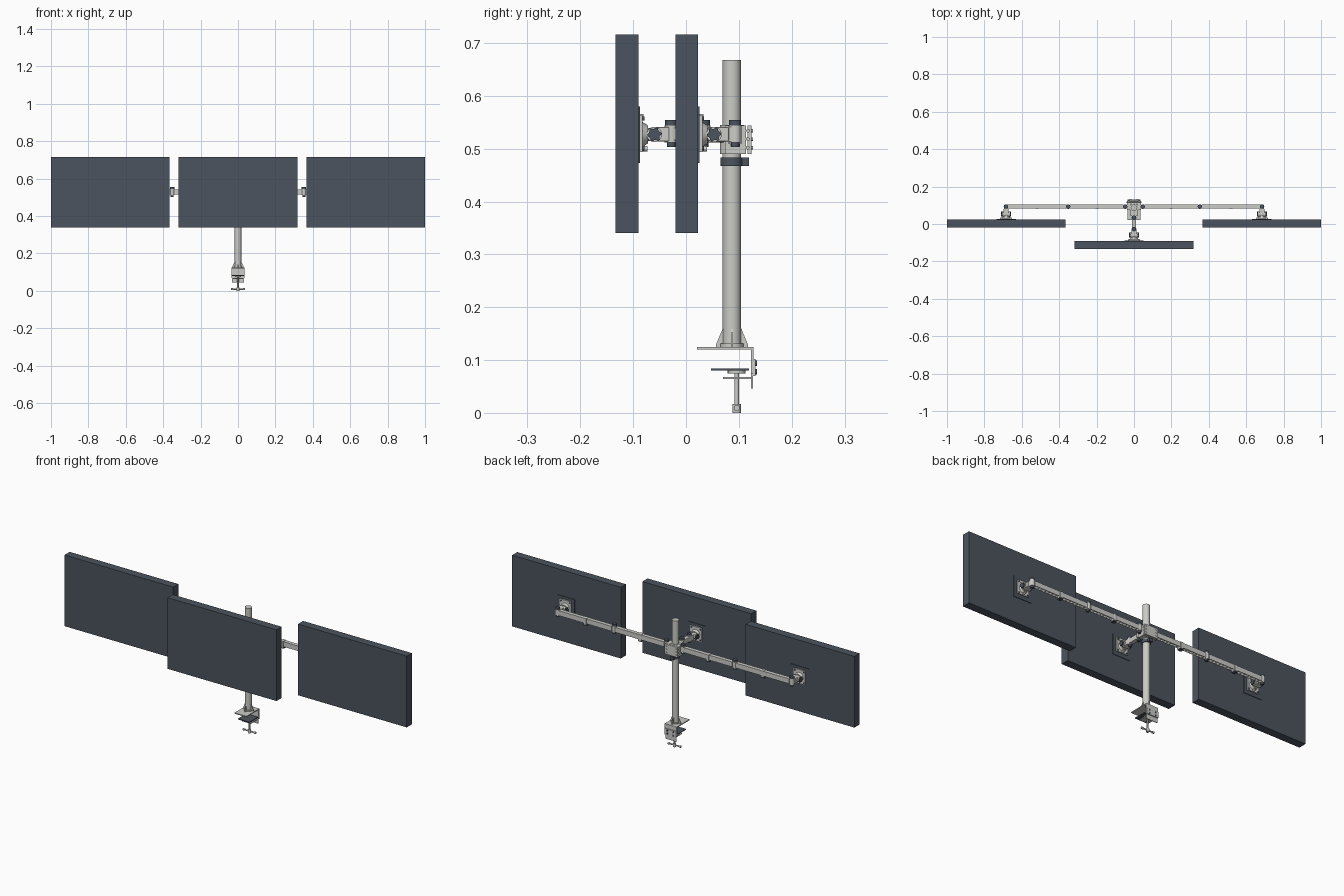
import bpy, bmesh, math
from mathutils import Vector, Matrix

if "Cube" in bpy.data.objects:
    bpy.data.objects.remove(bpy.data.objects["Cube"])


def material(name, rgb):
    m = bpy.data.materials.new(name)
    m.diffuse_color = (*rgb, 1)
    m.use_nodes = True
    m.node_tree.nodes["Principled BSDF"].inputs["Base Color"].default_value = m.diffuse_color
    return m


SLATE = material("dark slate", (0.072, 0.088, 0.112))
SILVER = material("light grey metal", (0.60, 0.60, 0.575))
PY, AZ = 0.087, 0.527          # pole depth, arm height
ARM_Y = 0.093


def finish(name, bm, mat, bevel=0.0, smooth=False):
    bmesh.ops.recalc_face_normals(bm, faces=bm.faces)
    me = bpy.data.meshes.new(name)
    bm.to_mesh(me)
    bm.free()
    me.materials.append(mat)
    ob = bpy.data.objects.new(name, me)
    bpy.context.collection.objects.link(ob)
    if bevel:
        b = ob.modifiers.new("bevel", "BEVEL")
        b.width, b.segments = bevel, 2
    if smooth:
        bpy.ops.object.select_all(action='DESELECT')
        ob.select_set(True)
        bpy.context.view_layer.objects.active = ob
        bpy.ops.object.shade_smooth_by_angle(angle=math.radians(35))
    return ob


def box(name, x, y, z, mat=SILVER, bevel=0.0):
    """Box from (min, max) ranges."""
    bm = bmesh.new()
    bmesh.ops.create_cube(bm, size=1)
    for v in bm.verts:
        v.co = [(r[0] + r[1]) / 2 + c * (r[1] - r[0]) for r, c in zip((x, y, z), v.co)]
    return finish(name, bm, mat, bevel)


def rod(name, a, b, r, mat=SILVER, sides=24, r2=None):
    """Cylinder or cone between two points."""
    a, b = Vector(a), Vector(b)
    bm = bmesh.new()
    rot = (b - a).to_track_quat('Z', 'Y').to_matrix().to_4x4()
    bmesh.ops.create_cone(bm, cap_ends=True, segments=sides, radius1=r,
                          radius2=r if r2 is None else r2, depth=(b - a).length,
                          matrix=Matrix.Translation((a + b) / 2) @ rot)
    return finish(name, bm, mat, smooth=sides > 8)


def prism(name, pts, axis, lo, hi, mat=SILVER):
    """Extrude a 2D profile along x (pts = y,z), y (x,z) or z (x,y)."""
    def put(p, d):
        q = list(p)
        q.insert(axis, d)
        return q
    bm = bmesh.new()
    f = bm.faces.new([bm.verts.new(put(p, lo)) for p in pts])
    ext = bmesh.ops.extrude_face_region(bm, geom=[f])["geom"]
    for v in ext:
        if isinstance(v, bmesh.types.BMVert):
            v.co[axis] = hi
    return finish(name, bm, mat)


def star(cy, cz, r):
    return [(cy + r * k * math.cos(i * math.pi / 12), cz + r * k * math.sin(i * math.pi / 12))
            for i in range(24) for k in [(1.0, 1.0, 0.8, 0.8)[i % 4]]]


# Screens: one forward in the middle, two at the sides
for label, x0, x1, y0 in (("centre", -0.318, 0.318, -0.133),
                          ("left", -1, -0.365, -0.02), ("right", 0.365, 1, -0.02)):
    box(label + "_screen", (x0, x1), (y0, y0 + 0.043), (0.34, 0.716), SLATE)

# Pole with foot gussets and collar
rod("pole", (0, PY, 0.125), (0, PY, 0.668), 0.0175, sides=40)
rod("pole_foot_ring", (0, PY, 0.125), (0, PY, 0.131), 0.022)
for s in (-1, 1):
    prism("gusset_y", [(PY + s * 0.016, 0.125), (PY + s * 0.03, 0.125), (PY + s * 0.03, 0.13),
                       (PY + s * 0.017, 0.161), (PY + s * 0.016, 0.161)], 0, -0.002, 0.002)
    prism("gusset_x", [(s * 0.016, 0.125), (s * 0.03, 0.125), (s * 0.03, 0.13),
                       (s * 0.017, 0.16), (s * 0.016, 0.16)], 1, PY - 0.002, PY + 0.002)
rod("height_collar", (0, PY, 0.467), (0, PY, 0.483), 0.0215, SLATE, 32)
box("height_collar_lug", (-0.009, 0.009), (0.1, 0.119), (0.467, 0.483), SLATE)

# Desk clamp: top plate, back bracket, lower jaw, screw and handle
box("clamp_top_plate", (-0.035, 0.035), (0.021, 0.128), (0.12, 0.125))
box("clamp_back_plate", (-0.035, 0.035), (0.123, 0.128), (0.075, 0.125))
box("clamp_slide_plate", (-0.032, 0.032), (0.123, 0.127), (0.046, 0.1))
box("clamp_back_cover", (-0.034, 0.034), (0.127, 0.132), (0.07, 0.102))
box("clamp_lower_jaw", (-0.026, 0.026), (0.07, 0.127), (0.064, 0.068))
box("clamp_pressure_pad", (-0.034, 0.034), (0.047, 0.119), (0.08, 0.084), SLATE)
rod("clamp_pad_cup", (0, 0.096, 0.075), (0, 0.096, 0.081), 0.017)
rod("clamp_screw", (0, 0.096, 0.012), (0, 0.096, 0.077), 0.0042)
rod("clamp_screw_head", (0, 0.096, 0), (0, 0.096, 0.017), 0.008)
rod("clamp_handle", (-0.03, 0.096, 0.009), (0.03, 0.096, 0.009), 0.0037)
for s in (-1, 1):
    rod("clamp_handle_tip", (s * 0.028, 0.096, 0.009), (s * 0.037, 0.096, 0.009), 0.0055)
    for z in (0.078, 0.094):
        rod("clamp_bolt", (s * 0.018, 0.131, z), (s * 0.018, 0.134, z), 0.005, SLATE, 12)

# Hub clamped around the pole, with bolted flanges
rod("hub_sleeve", (0, PY, 0.49), (0, PY, 0.545), 0.023, sides=32)
for y0, y1 in ((0.106, 0.114), (0.116, 0.124)):
    box("hub_flange", (-0.038, 0.038), (y0, y1), (0.49, 0.544), SILVER, 0.001)
box("hub_front_block", (-0.02, 0.02), (0.042, 0.072), (0.512, 0.541), SILVER, 0.002)
for s in (-1, 1):
    box("hub_side_block", sorted((s * 0.018, s * 0.038)), (0.074, 0.108), (0.49, 0.544))
    for z in (0.502, 0.518, 0.534):
        rod("hub_side_bolt", (s * 0.037, 0.117, z), (s * 0.041, 0.117, z), 0.0035, SILVER, 12)
        rod("hub_rear_bolt", (s * 0.028, 0.123, z), (s * 0.028, 0.127, z), 0.0035, SILVER, 12)


def joint(x, y, r=0.0125):
    """Upright pivot with dark caps."""
    rod("pivot_barrel", (x, y, 0.512), (x, y, 0.544), r)
    rod("pivot_top_cap", (x, y, 0.544), (x, y, 0.554), r * 0.92, SLATE)
    rod("pivot_bottom_cap", (x, y, 0.503), (x, y, 0.512), r * 0.65, SLATE)


def head(x, y):
    """Tilting screen mount; y is the back of the screen."""
    box("mount_dark_plate", (x - 0.052, x + 0.052), (y, y + 0.003), (0.473, 0.58), SLATE)
    box("mount_light_plate", (x - 0.033, x + 0.033), (y + 0.003, y + 0.008), (0.494, 0.564))
    rod("mount_cone", (x, y + 0.007, AZ), (x, y + 0.018, AZ), 0.024, r2=0.017)
    rod("mount_neck", (x, y + 0.016, AZ), (x, y + 0.024, AZ), 0.012)
    rod("tilt_barrel", (x - 0.02, y + 0.03, AZ), (x + 0.02, y + 0.03, AZ), 0.0145)
    box("tilt_fork", (x - 0.013, x + 0.013), (y + 0.028, y + 0.058), (0.514, 0.541), SILVER, 0.002)
    for s in (-1, 1):
        prism("tilt_knob", star(y + 0.03, AZ, 0.0135), 0, x + s * 0.02, x + s * 0.026, SLATE)
        for z in (0.501, 0.557):
            rod("plate_screw", (x + s * 0.026, y + 0.007, z), (x + s * 0.026, y + 0.011, z),
                0.004, SLATE, 12)
    rod("latch_screw", (x, y + 0.007, 0.5), (x, y + 0.017, 0.5), 0.0055)
    box("plate_top_lip", (x - 0.02, x + 0.02), (y + 0.003, y + 0.01), (0.553, 0.566))


def arm(s, x0, x1):
    """Open-bottomed channel arm with cross ribs and a cable clip."""
    rng = lambda a, b: sorted((s * a, s * b))
    box("arm_top", rng(x0, x1), (ARM_Y - 0.010, ARM_Y + 0.010), (0.536, 0.541))
    for y in (-0.010, 0.008):
        box("arm_side", rng(x0, x1), (ARM_Y + y, ARM_Y + y + 0.002), (0.515, 0.5365))
    n = 15
    for i in range(n):
        x = x0 + (x1 - x0) * (i + 0.5) / n
        box("arm_rib", rng(x - 0.0015, x + 0.0015), (ARM_Y - 0.0085, ARM_Y + 0.0085),
            (0.519, 0.5365))
    m = (x0 + x1) / 2
    box("arm_cable_clip", rng(m - 0.008, m + 0.008), (ARM_Y - 0.0125, ARM_Y + 0.0125),
        (0.509, 0.5425), SILVER, 0.001)
    box("arm_clip_pad", rng(m - 0.01, m + 0.01), (ARM_Y - 0.009, ARM_Y + 0.009),
        (0.504, 0.51), SLATE)


# Side arms: two links each, ending in a screen mount
for s in (-1, 1):
    joint(s * 0.047, ARM_Y)
    arm(s, 0.055, 0.342)
    joint(s * 0.352, ARM_Y)
    arm(s, 0.362, 0.675)
    joint(s * 0.684, ARM_Y)
    head(s * 0.684, 0.023)
    box("end_link", sorted((s * 0.673, s * 0.695)), (0.076, 0.09), (0.514, 0.541))

# Short central arm and middle mount
joint(0, 0.034)
box("centre_arm", (-0.011, 0.011), (-0.024, 0.03), (0.515, 0.54), SILVER, 0.002)
joint(0, -0.028)
head(0, -0.09)
